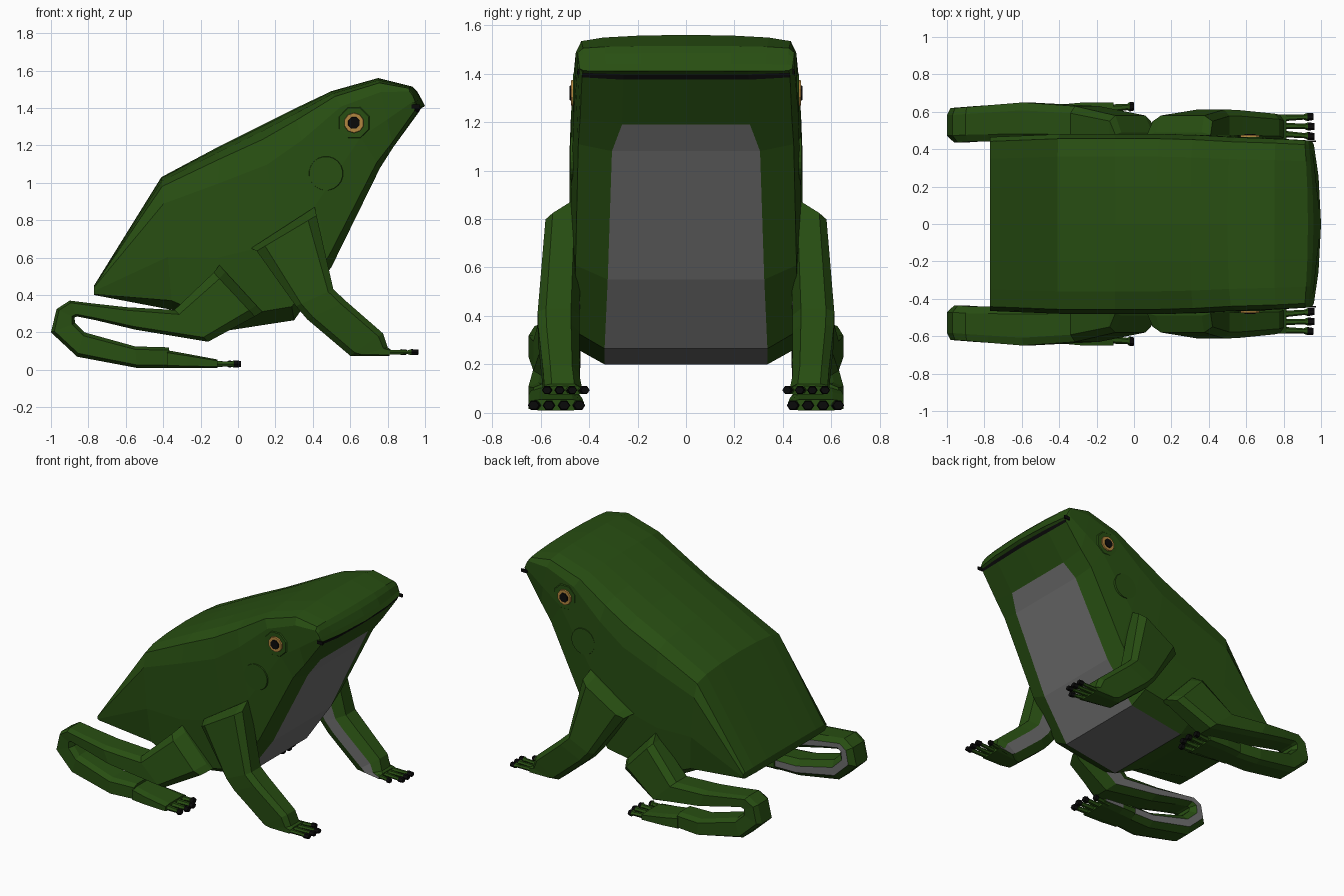
import bpy, bmesh, math
from mathutils import Matrix

if "Cube" in bpy.data.objects:
    bpy.data.objects.remove(bpy.data.objects["Cube"])


def mat(name, rgb):
    m = bpy.data.materials.new(name)
    m.diffuse_color = (*rgb, 1)
    m.use_nodes = True
    m.node_tree.nodes["Principled BSDF"].inputs["Base Color"].default_value = m.diffuse_color
    return m


GREEN = mat("frog green", (0.021, 0.077, 0.006))
GREY = mat("belly grey", (0.16, 0.16, 0.16))
OCHRE = mat("iris ochre", (0.45, 0.24, 0.05))
BLACK = mat("black", (0.003, 0.003, 0.003))


def finish(bm, name, mats):
    bmesh.ops.recalc_face_normals(bm, faces=bm.faces)
    me = bpy.data.meshes.new(name)
    bm.to_mesh(me)
    bm.free()
    for m in mats:
        me.materials.append(m)
    ob = bpy.data.objects.new(name, me)
    bpy.context.collection.objects.link(ob)
    return ob


def loft(name, rings, mats, rule=lambda i, j: 0, end_mat=0):
    """Skin a list of closed rings; rule(i, j) gives the material of each face."""
    bm = bmesh.new()
    vs = [[bm.verts.new(p) for p in r] for r in rings]
    n = len(rings[0])
    for i in range(len(vs) - 1):
        for j in range(n):
            k = (j + 1) % n
            f = bm.faces.new((vs[i][j], vs[i][k], vs[i + 1][k], vs[i + 1][j]))
            f.material_index = rule(i, j)
    bm.faces.new(vs[0])
    bm.faces.new(vs[-1]).material_index = end_mat
    return finish(bm, name, mats)


# Body: stations of (top x, z), (bottom x, z), half width, belly width, nose curve
STATIONS = [
    ((-0.77, 0.45), (-0.77, 0.40), 0.465, 0.70, 0),
    ((-0.41, 1.03), (-0.35, 0.32), 0.48, 0.70, 0),
    ((-0.10, 1.195), (-0.12, 0.20), 0.48, 0.70, 0),
    ((0.12, 1.305), (0.30, 0.265), 0.48, 0.70, 0),
    ((0.30, 1.395), (0.50, 0.55), 0.475, 0.68, 0),
    ((0.50, 1.49), (0.76, 1.08), 0.463, 0.66, 0),
    ((0.75, 1.56), (0.83, 1.19), 0.455, 0.58, 0),
    ((0.93, 1.515), (0.965, 1.375), 0.447, 0.58, 0.02),
    ((0.96, 1.485), (0.978, 1.397), 0.445, 0.58, 0.03),
    ((0.985, 1.44), (1.0, 1.41), 0.44, 0.58, 0.04),
]


def body_ring(top, bot, w, g, curve):
    half = [(0, 0), (0.42, 0.008), (0.75, 0.03), (0.95, 0.07), (1, 0.2),
            (1, 0.6), (0.96, 0.93), (g, 1)]
    full = half + [(0, 1)] + [(-a, t) for a, t in half[:0:-1]]
    return [(top[0] + (bot[0] - top[0]) * t - curve * a * a, a * w,
             top[1] + (bot[1] - top[1]) * t) for a, t in full]


def body_rule(i, j):
    if 2 <= i <= 5 and j in (7, 8):
        return 1
    return 2 if i == 7 and 6 <= j <= 9 else 0


loft("body", [body_ring(*s) for s in STATIONS], [GREEN, GREY, BLACK], body_rule)


def limb(name, s, rings):
    """Bevelled eight-sided limb with a grey strip on the inner side."""
    pts = []
    for (ax, az), (bx, bz), yi, yo in rings:
        d = yo - yi
        sec = [(0.14, yo), (0.86, yo), (1, yo - 0.2 * d), (1, yi + 0.2 * d),
               (0.7, yi), (0.3, yi), (0, yi + 0.2 * d), (0, yo - 0.2 * d)]
        pts.append([(ax + (bx - ax) * t, s * y, az + (bz - az) * t) for t, y in sec])
    return loft(name, pts, [GREEN, GREY], lambda i, j: 1 if j == 4 and i > 0 else 0)


def toe(name, s, x0, x1, y, y1, z, r):
    """Tapering toe with a small pad and a dark tip."""
    rings = []
    for f, k in ((0, 1), (0.78, 0.7), (0.86, 1.1), (1, 0.9)):
        x, yc = x0 + (x1 - x0) * f, y + (y1 - y) * f
        rings.append([(x, s * (yc + r * k * math.cos(a)), z + 0.85 * r * k * math.sin(a))
                      for a in [math.pi / 3 * q for q in range(6)]])
    loft(name, rings, [GREEN, BLACK], lambda i, j: 1 if i == 2 else 0, 1)


def disc(name, s, x, z, r1, r2, y0, y1, n, m):
    """Disc on the side of the head, r1 at the skin and r2 outside."""
    rings = [[(x + r * math.cos(a), s * y, z + r * math.sin(a))
              for a in [2 * math.pi * (q + 0.5) / n for q in range(n)]]
             for r, y in ((r1, y0), (r2, y1))]
    loft(name, rings, [m])


FRONT_LEG = [
    ((0.07, 0.65), (0.41, 0.87), 0.43, 0.49),
    ((0.10, 0.635), (0.42, 0.825), 0.43, 0.58),
    ((0.31, 0.34), (0.51, 0.43), 0.44, 0.612),
    ((0.37, 0.27), (0.58, 0.365), 0.44, 0.61),
    ((0.60, 0.075), (0.775, 0.195), 0.44, 0.59),
    ((0.64, 0.075), (0.80, 0.12), 0.43, 0.585),
    ((0.81, 0.075), (0.815, 0.11), 0.41, 0.585),
]
HIND_LEG = [
    ((-0.10, 0.56), (0.13, 0.31), 0.43, 0.49),
    ((-0.13, 0.52), (0.09, 0.285), 0.43, 0.58),
    ((-0.34, 0.32), (-0.16, 0.15), 0.44, 0.63),
    ((-0.60, 0.335), (-0.55, 0.215), 0.44, 0.65),
    ((-0.78, 0.355), (-0.76, 0.265), 0.44, 0.635),
    ((-0.90, 0.37), (-0.86, 0.285), 0.44, 0.625),
    ((-0.97, 0.325), (-0.875, 0.28), 0.435, 0.62),
    ((-1.0, 0.20), (-0.87, 0.25), 0.435, 0.62),
    ((-0.86, 0.07), (-0.82, 0.20), 0.44, 0.63),
    ((-0.54, 0.01), (-0.55, 0.125), 0.45, 0.65),
    ((-0.37, 0.01), (-0.37, 0.12), 0.45, 0.63),
]
HIND_FOOT = [
    ((-0.38, 0.01), (-0.38, 0.105), 0.44, 0.64),
    ((-0.27, 0.01), (-0.27, 0.085), 0.43, 0.65),
    ((-0.11, 0.01), (-0.11, 0.055), 0.42, 0.65),
]

for s, side in ((-1, "right"), (1, "left")):
    # Legs and feet
    limb(f"front_leg_{side}", s, FRONT_LEG)
    limb(f"hind_leg_{side}", s, HIND_LEG)
    limb(f"hind_foot_{side}", s, HIND_FOOT)
    for k in range(4):
        toe(f"front_toe_{side}_{k + 1}", s, 0.72, (0.90, 0.965, 0.965, 0.96)[k],
            0.45 + 0.038 * k, 0.415 + 0.053 * k, 0.094, 0.02)
        toe(f"hind_toe_{side}_{k + 1}", s, -0.16, (-0.03, 0.01, 0.015, 0.0)[k],
            0.455 + 0.053 * k, 0.44 + 0.063 * k, 0.031, 0.024)
    # Eye, eardrum and mouth corner
    disc(f"eyelid_{side}", s, 0.62, 1.32, 0.105, 0.085, 0.445, 0.466, 8, GREEN)
    disc(f"iris_{side}", s, 0.62, 1.32, 0.056, 0.052, 0.46, 0.475, 10, OCHRE)
    disc(f"pupil_{side}", s, 0.62, 1.32, 0.034, 0.032, 0.47, 0.481, 8, BLACK)
    disc(f"eardrum_{side}", s, 0.47, 1.05, 0.095, 0.09, 0.455, 0.476, 20, GREEN)
    bm = bmesh.new()
    bmesh.ops.create_cube(bm, size=1, matrix=Matrix.Translation((0.95, s * 0.443, 1.408))
                          @ Matrix.Diagonal((0.045, 0.008, 0.022, 1)))
    finish(bm, f"mouth_corner_{side}", [BLACK])
